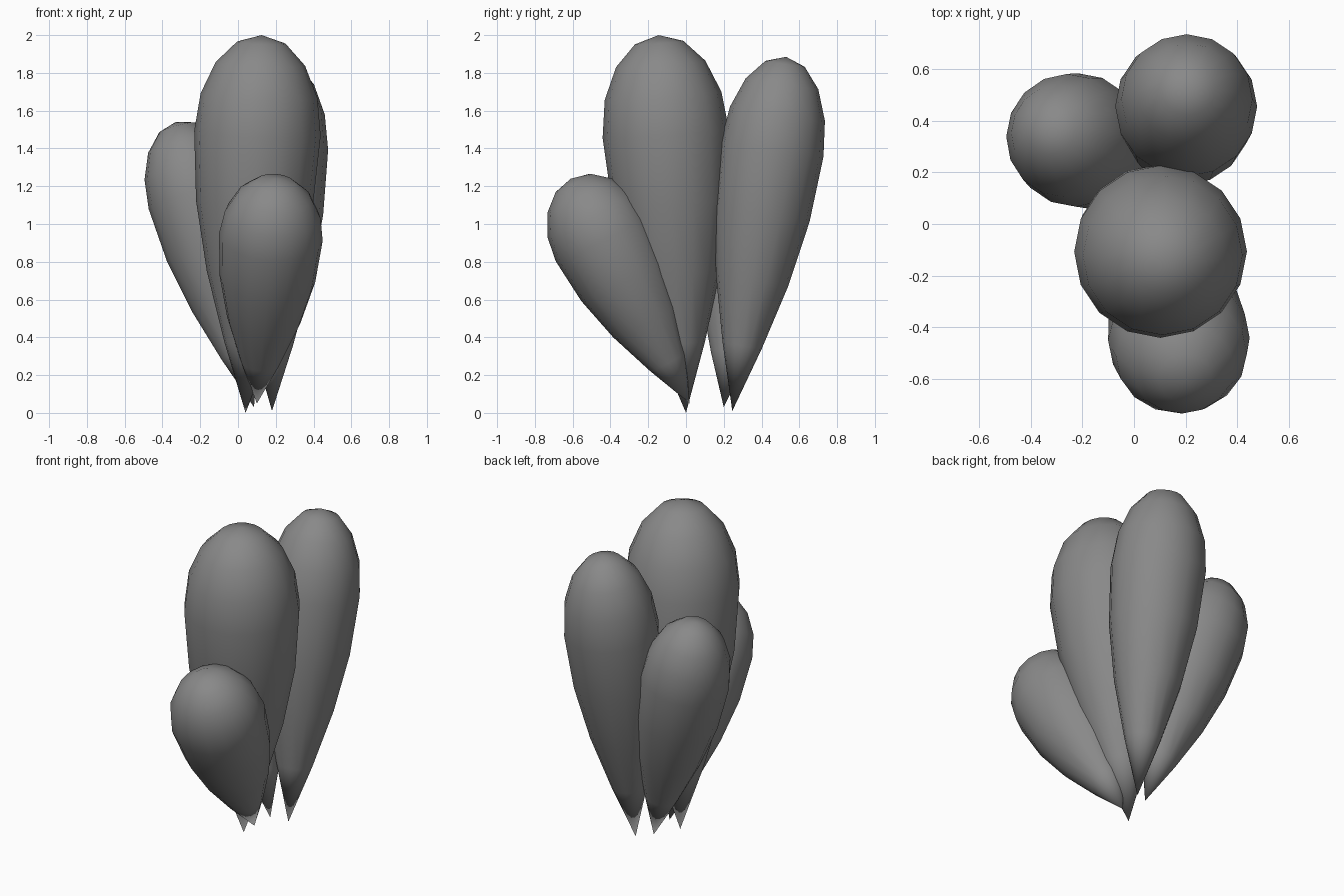
import bpy, bmesh, math
from mathutils import Vector

old = bpy.data.objects.get("Cube")
if old:
    bpy.data.objects.remove(old, do_unlink=True)

# One grey for the whole cluster
grey = bpy.data.materials.new("grey")
grey.use_nodes = True
colour = (0.25, 0.25, 0.25, 1)
grey.diffuse_color = colour
grey.node_tree.nodes["Principled BSDF"].inputs["Base Color"].default_value = colour

WIDEST = 0.74  # how far along the lobe its widest ring sits


def lobe(name, tip, top, radius):
    """Teardrop: a sphere with a domed top and its lower half drawn out to a tip."""
    tip, top = Vector(tip), Vector(top)
    axis = top - tip
    turn = Vector((0, 0, 1)).rotation_difference(axis)
    bm = bmesh.new()
    bmesh.ops.create_uvsphere(bm, u_segments=16, v_segments=8, radius=1)
    for v in bm.verts:
        z = max(-1, min(1, v.co.z))
        if z > 0:
            along = WIDEST + (1 - WIDEST) * z
        else:
            along = WIDEST * (1 + 2 * math.asin(z) / math.pi)
        local = Vector((v.co.x * radius, v.co.y * radius, along * axis.length))
        v.co = tip + turn @ local
    for f in bm.faces:
        f.smooth = True
    mesh = bpy.data.meshes.new(name)
    bm.to_mesh(mesh)
    bm.free()
    mesh.materials.append(grey)
    bpy.context.collection.objects.link(bpy.data.objects.new(name, mesh))


# Four lobes fanning out from the base
lobe("centre_lobe", (0.04, 0, 0), (0.125, -0.145, 2.0), 0.335)
lobe("back_lobe", (0.18, 0.245, 0.01), (0.21, 0.53, 1.885), 0.275)
lobe("side_lobe", (0.085, 0.2, 0.03), (-0.33, 0.37, 1.54), 0.26)
lobe("front_lobe", (0.10, 0.02, 0.05), (0.20, -0.61, 1.24), 0.275)
